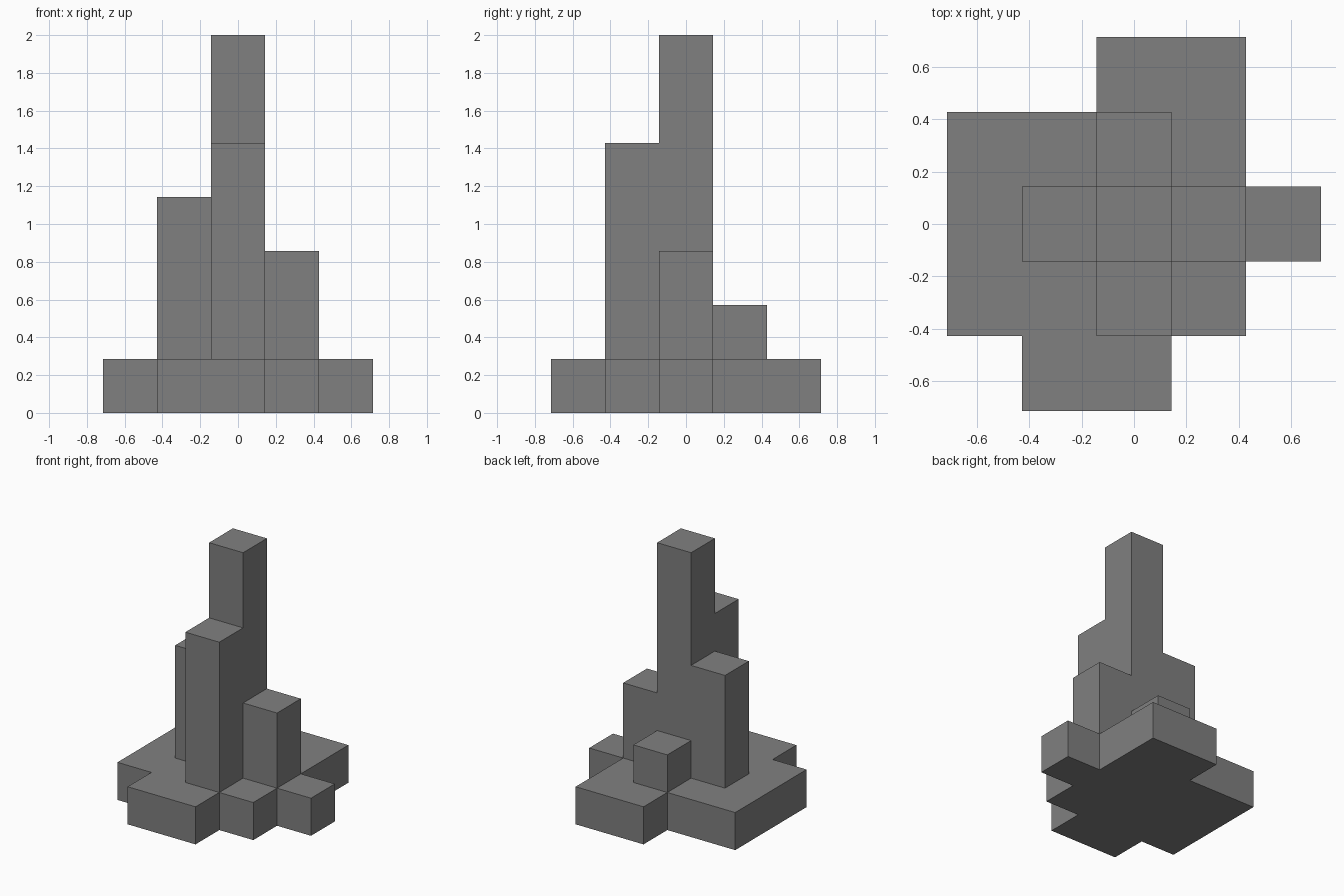
import bpy
import bmesh

U = 2 / 7  # edge of one grid cell

old = bpy.data.objects.get("Cube")
if old:
    bpy.data.objects.remove(old, do_unlink=True)

grey = bpy.data.materials.new("mid grey")
grey.use_nodes = True
colour = (0.216, 0.216, 0.216, 1)
grey.diffuse_color = colour
grey.node_tree.nodes["Principled BSDF"].inputs["Base Color"].default_value = colour


def shell(name, cells, floor, open_cells=(), bottom=True):
    """Outer skin of square columns, given as {(column, row): height}."""
    bm = bmesh.new()

    def face(*points):
        bm.faces.new([bm.verts.new([c * U for c in p]) for p in points])

    for (i, j), top in cells.items():
        a, b, c, d = [(i + sx / 2, j + sy / 2)
                      for sx, sy in ((-1, -1), (1, -1), (1, 1), (-1, 1))]
        if (i, j) not in open_cells:
            face(*[(*p, top) for p in (a, b, c, d)])
        if bottom:
            face(*[(*p, floor) for p in (d, c, b, a)])
        # walls, one unit high each, wherever the neighbour is lower
        for p, q, step in ((a, b, (0, -1)), (b, c, (1, 0)),
                           (c, d, (0, 1)), (d, a, (-1, 0))):
            for z in range(cells.get((i + step[0], j + step[1]), floor), top):
                face((*p, z), (*q, z), (*q, z + 1), (*p, z + 1))
    # weld, then merge coplanar squares into large flat faces
    bmesh.ops.remove_doubles(bm, verts=bm.verts, dist=0.001)
    bmesh.ops.dissolve_limit(bm, angle_limit=0.01, verts=bm.verts, edges=bm.edges)
    mesh = bpy.data.meshes.new(name)
    bm.to_mesh(mesh)
    bm.free()
    mesh.materials.append(grey)
    obj = bpy.data.objects.new(name, mesh)
    bpy.context.collection.objects.link(obj)


# Tower: tall centre column with four stepped neighbours
tower = {(0, 0): 7, (0, -1): 5, (-1, 0): 4, (1, 0): 3, (0, 1): 2}

# Base slab: row -> first and last column
rows = {2: (0, 1), 1: (-2, 1), 0: (-2, 2), -1: (-2, 1), -2: (-1, 0)}
base = {(i, j): 1 for j, (lo, hi) in rows.items() for i in range(lo, hi + 1)}

shell("base_slab", base, 0, open_cells=tower)
shell("stepped_tower", tower, 1, bottom=False)
